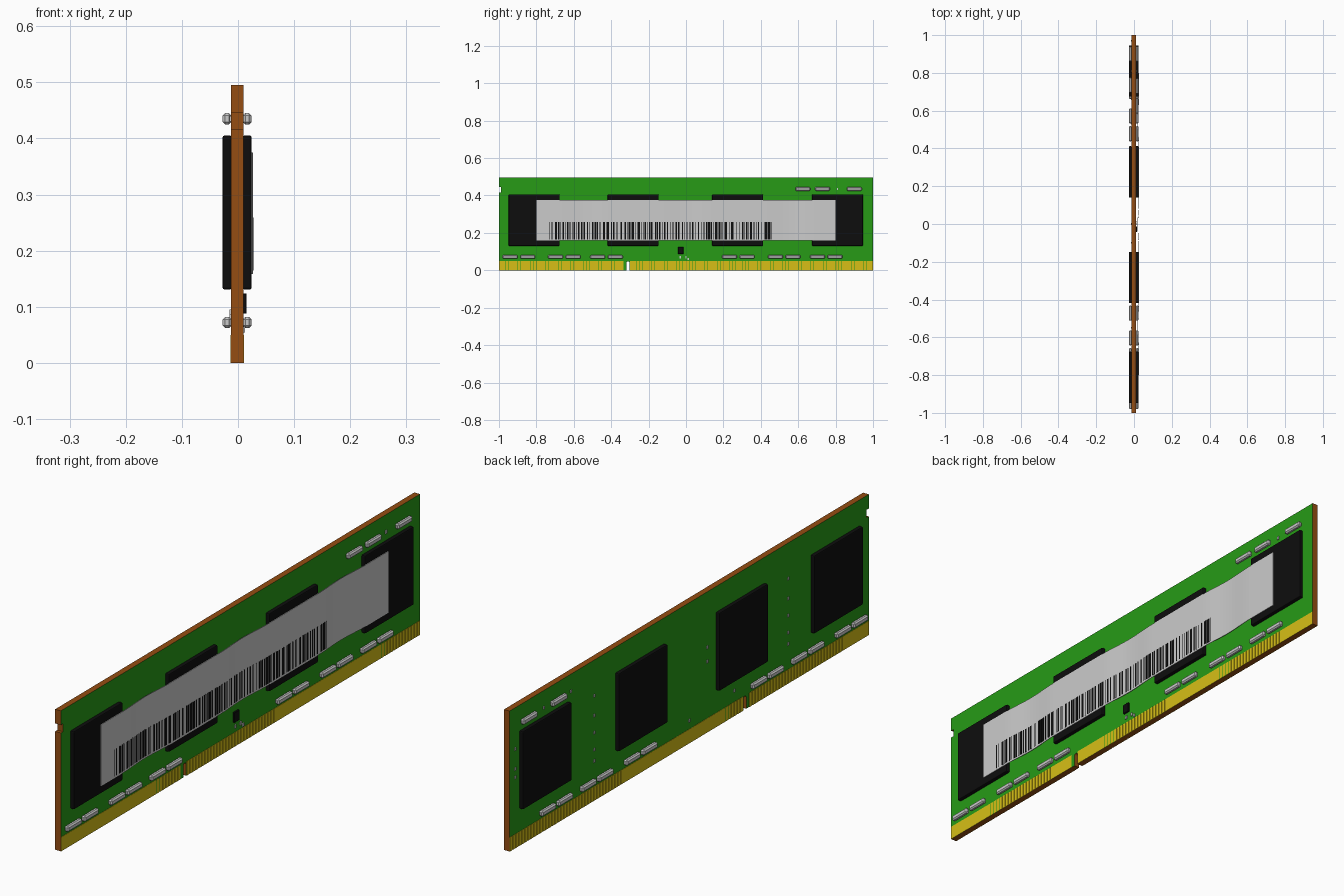
import bpy, bmesh, math, random
from mathutils import Matrix, Vector

if "Cube" in bpy.data.objects:
    bpy.data.objects.remove(bpy.data.objects["Cube"])

random.seed(4)
XF, XB = 0.0095, -0.0125          # board faces (+x and -x)


def mat(name, r, g, b):
    m = bpy.data.materials.new(name)
    m.diffuse_color = (r, g, b, 1)
    m.use_nodes = True
    m.node_tree.nodes["Principled BSDF"].inputs["Base Color"].default_value = m.diffuse_color
    return m


GREEN = mat("solder_mask", 0.02, 0.33, 0.008)
BROWN = mat("board_core", 0.30, 0.075, 0.006)
GOLD = mat("gold", 0.68, 0.52, 0.008)
BLACK = mat("chip_black", 0.004, 0.004, 0.004)
WHITE = mat("label_grey", 0.52, 0.52, 0.52)
SILVER = mat("component_grey", 0.6, 0.6, 0.6)


def finish(name, bm, *mats):
    bmesh.ops.recalc_face_normals(bm, faces=bm.faces)
    me = bpy.data.meshes.new(name)
    bm.to_mesh(me)
    bm.free()
    ob = bpy.data.objects.new(name, me)
    bpy.context.collection.objects.link(ob)
    for m in mats:
        me.materials.append(m)
    return ob


def add_box(bm, x0, x1, y, z, w, h):
    """Box between x0 and x1, centred on y, z with width w and height h."""
    mx = Matrix.Translation(((x0 + x1) / 2, y, z)) @ Matrix.Diagonal((abs(x1 - x0), w, h, 1))
    bmesh.ops.create_cube(bm, size=1, matrix=mx)


def boxes(name, items, m, bevel=0, segments=1):
    bm = bmesh.new()
    for it in items:
        add_box(bm, *it)
    ob = finish(name, bm, m)
    if bevel:
        b = ob.modifiers.new("bevel", 'BEVEL')
        b.width, b.segments = bevel, segments
    return ob


def mounted(side, height, places, w, h):
    """Boxes of equal size standing on one face of the board."""
    s = XF if side > 0 else XB
    return [(s - side * 0.001, s + side * height, y, z, w, h) for y, z in places]


# board outline with key notch below and latch notch at one end
NOTCH, NW = -0.31, 0.008
arc = [(NOTCH + NW * math.cos(a), 0.04 + NW * math.sin(a))
       for a in [math.pi - i * math.pi / 8 for i in range(9)]]
outline = ([(-1, 0), (NOTCH - NW, 0)] + arc + [(NOTCH + NW, 0), (1, 0), (1, 0.495), (-1, 0.495),
           (-1, 0.445), (-0.988, 0.445), (-0.988, 0.417), (-1, 0.417)])
bm = bmesh.new()
face = bm.faces.new([bm.verts.new((XB, y, z)) for y, z in outline])
ext = bmesh.ops.extrude_face_region(bm, geom=[face])
bmesh.ops.translate(bm, vec=(XF - XB, 0, 0),
                    verts=[v for v in ext["geom"] if isinstance(v, bmesh.types.BMVert)])
bm.normal_update()
for f in bm.faces:
    f.material_index = 1 if abs(f.normal.x) > 0.9 else 0
finish("circuit_board", bm, BROWN, GREEN)

# edge contacts on both faces, skipping the key notch
PITCH = 1 / 60
pins = [(-1 + PITCH * (i + 0.5), 0.025) for i in range(120)]
pins = [p for p in pins if abs(p[0] - NOTCH) > NW + PITCH / 2]
for side, tag in ((1, "right"), (-1, "left")):
    boxes("contacts_" + tag, mounted(side, 0.001, pins, PITCH - 0.0015, 0.05), GOLD)

# memory chips and rows of capacitors on both faces
chips = [(y, 0.268) for y in (-0.812, -0.283, 0.276, 0.81)]
low_caps = [(c + d, 0.072) for c in (-0.893, -0.65, -0.425, 0.28, 0.525, 0.75)
            for d in (-0.047, 0.047)]
top_caps = {1: (0.625, 0.73, 0.9), -1: (0.735, 0.9)}
for side, tag in ((1, "right"), (-1, "left")):
    boxes("memory_chips_" + tag, mounted(side, 0.015, chips, 0.272, 0.275), BLACK, 0.004, 2)
    caps = low_caps + [(y, 0.435) for y in top_caps[side]]
    boxes("capacitors_" + tag, mounted(side, 0.0148, caps, 0.08, 0.02), SILVER, 0.0045)

# small controller chip and tiny resistors
boxes("controller_chip", mounted(1, 0.006, [(-0.028, 0.106)], 0.028, 0.036), BLACK, 0.001)
boxes("resistors_right", mounted(1, 0.003, [(0, 0.07), (0.013, 0.06), (-0.03, 0.07), (0.81, 0.435)],
                                 0.008, 0.012), SILVER)
spots = [(y, z) for y in (0.53, -0.55) for z in (0.37, 0.3, 0.24, 0.18, 0.14)]
spots += [(-0.1, 0.3), (-0.1, 0.25), (0.97, 0.35), (0.97, 0.28), (0.97, 0.25),
          (0.81, 0.435), (0.66, 0.435), (0.0, 0.08), (-0.25, 0.09)]
boxes("resistors_left", mounted(-1, 0.003, spots, 0.008, 0.01), SILVER)


# paper label sagging between the chips
def label_x(y):
    x = 0.0268
    for c in (-0.547, -0.003, 0.543):
        d = abs(y - c) / 0.135
        if d < 1:
            x -= 0.003 * (1 + math.cos(math.pi * d))
    return x


bm = bmesh.new()
N = 96
rows = []
for i in range(N + 1):
    y = -0.8 + 1.6 * i / N
    x = label_x(y)
    rows.append([bm.verts.new((x - dx, y, z)) for dx, z in
                 ((0, 0.158), (0, 0.375), (0.002, 0.375), (0.002, 0.158))])
for a, b in zip(rows, rows[1:]):
    for k in range(4):
        bm.faces.new((a[k], a[(k + 1) % 4], b[(k + 1) % 4], b[k]))
bm.faces.new(rows[0])
bm.faces.new(rows[-1])
finish("label", bm, WHITE)

# plain striped bars on the label
bars, y = [], -0.73
while y < 0.465:
    w = random.choice((0.004, 0.004, 0.008, 0.012))
    x = label_x(y + w / 2)
    bars.append((x - 0.0007, x + 0.0007, y + w / 2, 0.212, w, 0.095))
    y += w + random.choice((0.004, 0.005, 0.008, 0.013))
boxes("label_stripes", bars, BLACK)
